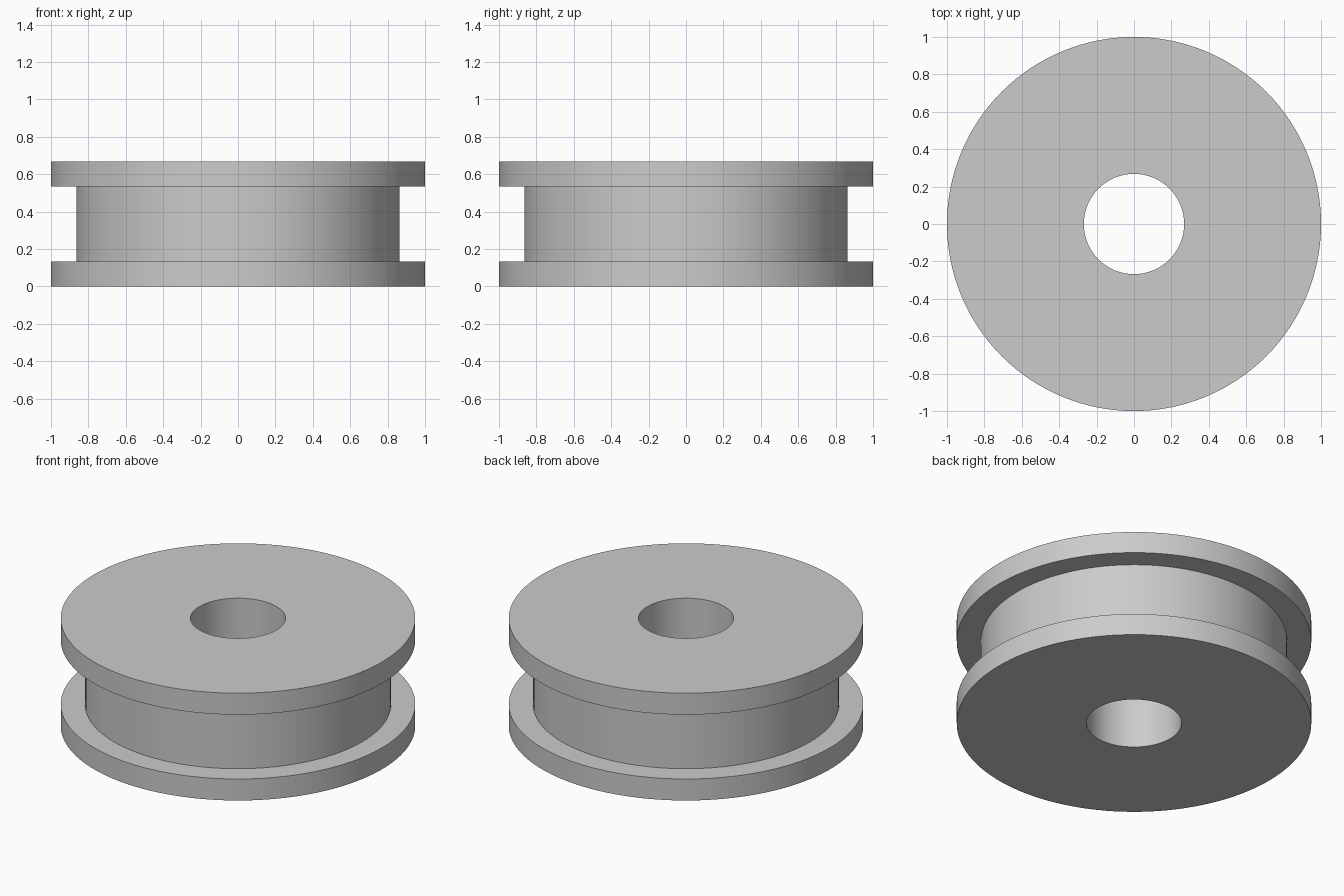
import bpy, bmesh, math

cube = bpy.data.objects.get("Cube")
if cube:
    bpy.data.objects.remove(cube, do_unlink=True)

SEGMENTS = 128
BORE, HUB, RIM = 0.268, 0.863, 1.0
HEIGHT, FLANGE = 0.668, 0.134

# Plain grey finish
grey = bpy.data.materials.new("light_grey")
grey.use_nodes = True
colour = (0.6, 0.6, 0.6, 1)
grey.diffuse_color = colour
grey.node_tree.nodes["Principled BSDF"].inputs["Base Color"].default_value = colour

# Closed cross-section of the grooved wheel: bore, two flanges, hub
top = HEIGHT - FLANGE
profile = [(BORE, 0), (RIM, 0), (RIM, FLANGE), (HUB, FLANGE),
           (HUB, top), (RIM, top), (RIM, HEIGHT), (BORE, HEIGHT)]

# Revolve the section around z
bm = bmesh.new()
verts = [bm.verts.new((r, 0, z)) for r, z in profile]
edges = [bm.edges.new((verts[i - 1], verts[i])) for i in range(len(verts))]
bmesh.ops.spin(bm, geom=verts + edges, cent=(0, 0, 0), axis=(0, 0, 1),
               angle=math.tau, steps=SEGMENTS, use_merge=False)
bmesh.ops.remove_doubles(bm, verts=bm.verts, dist=0.0001)
bmesh.ops.recalc_face_normals(bm, faces=bm.faces)

mesh = bpy.data.meshes.new("grooved_wheel")
bm.to_mesh(mesh)
bm.free()
mesh.materials.append(grey)
wheel = bpy.data.objects.new("grooved_wheel", mesh)
bpy.context.collection.objects.link(wheel)

# Smooth round walls, crisp rims
bpy.ops.object.select_all(action="DESELECT")
wheel.select_set(True)
bpy.context.view_layer.objects.active = wheel
bpy.ops.object.shade_smooth_by_angle(angle=math.radians(30))
